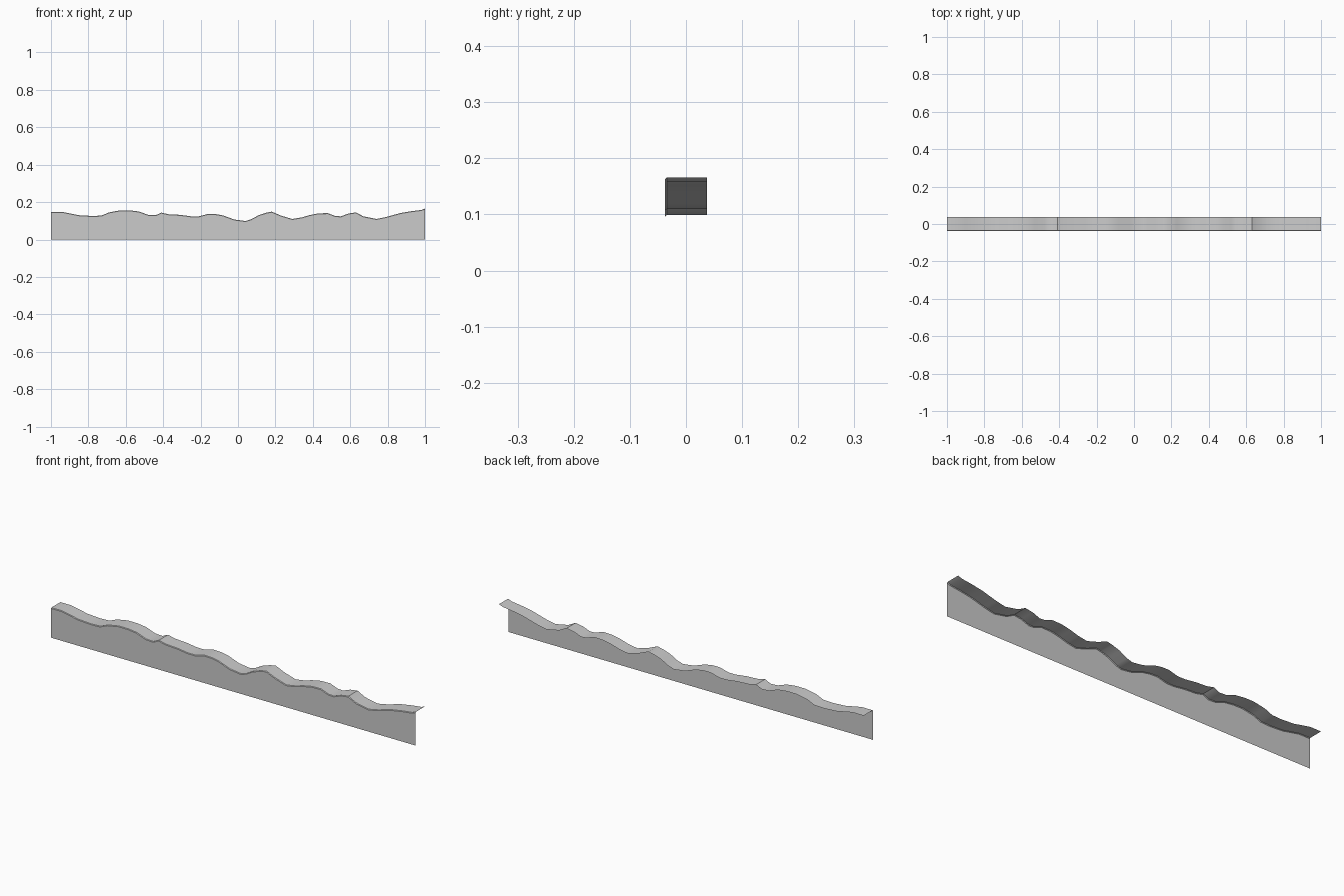
import bpy, bmesh

if "Cube" in bpy.data.objects:
    bpy.data.objects.remove(bpy.data.objects["Cube"])

# Wavy skyline of the strip (x, z)
RIDGE = [(-1, .148), (-.94, .148), (-.90, .14), (-.85, .13), (-.78, .126), (-.73, .128),
         (-.69, .145), (-.63, .156), (-.58, .156), (-.53, .15), (-.48, .132), (-.44, .13),
         (-.41, .144), (-.37, .135), (-.31, .132), (-.25, .124), (-.21, .124), (-.16, .137),
         (-.12, .136), (-.08, .129), (-.02, .107), (.04, .099), (.07, .108), (.11, .13),
         (.15, .143), (.18, .149), (.23, .128), (.29, .11), (.34, .118), (.38, .13),
         (.43, .14), (.48, .141), (.52, .126), (.55, .124), (.59, .139), (.63, .145),
         (.67, .124), (.74, .11), (.79, .12), (.87, .142), (.93, .152), (.98, .158), (1, .166)]
HALF = 0.037     # half depth of the top strip
LIP = 0.003      # rounded front edge


def ribbon(name, section):
    """Sweep an open cross-section along the ridge; section(z) gives (y, z) points."""
    bm = bmesh.new()
    rows = [[bm.verts.new((x, y, h)) for y, h in section(z)] for x, z in RIDGE]
    for a, b in zip(rows, rows[1:]):
        for i in range(len(a) - 1):
            bm.faces.new((a[i], b[i], b[i + 1], a[i + 1]))
    mesh = bpy.data.meshes.new(name)
    bm.to_mesh(mesh)
    bm.free()
    obj = bpy.data.objects.new(name, mesh)
    bpy.context.collection.objects.link(obj)
    bpy.ops.object.select_all(action='DESELECT')
    obj.select_set(True)
    bpy.context.view_layer.objects.active = obj
    bpy.ops.object.shade_smooth_by_angle(angle=0.6)
    return obj


# Flat front face standing on the ground
ribbon("front_wall", lambda z: [(-HALF, 0), (-HALF, z - LIP)])
# Wavy top surface with a small chamfered front lip
ribbon("top_surface", lambda z: [(-HALF, z - LIP), (-HALF + LIP, z), (HALF, z)])
